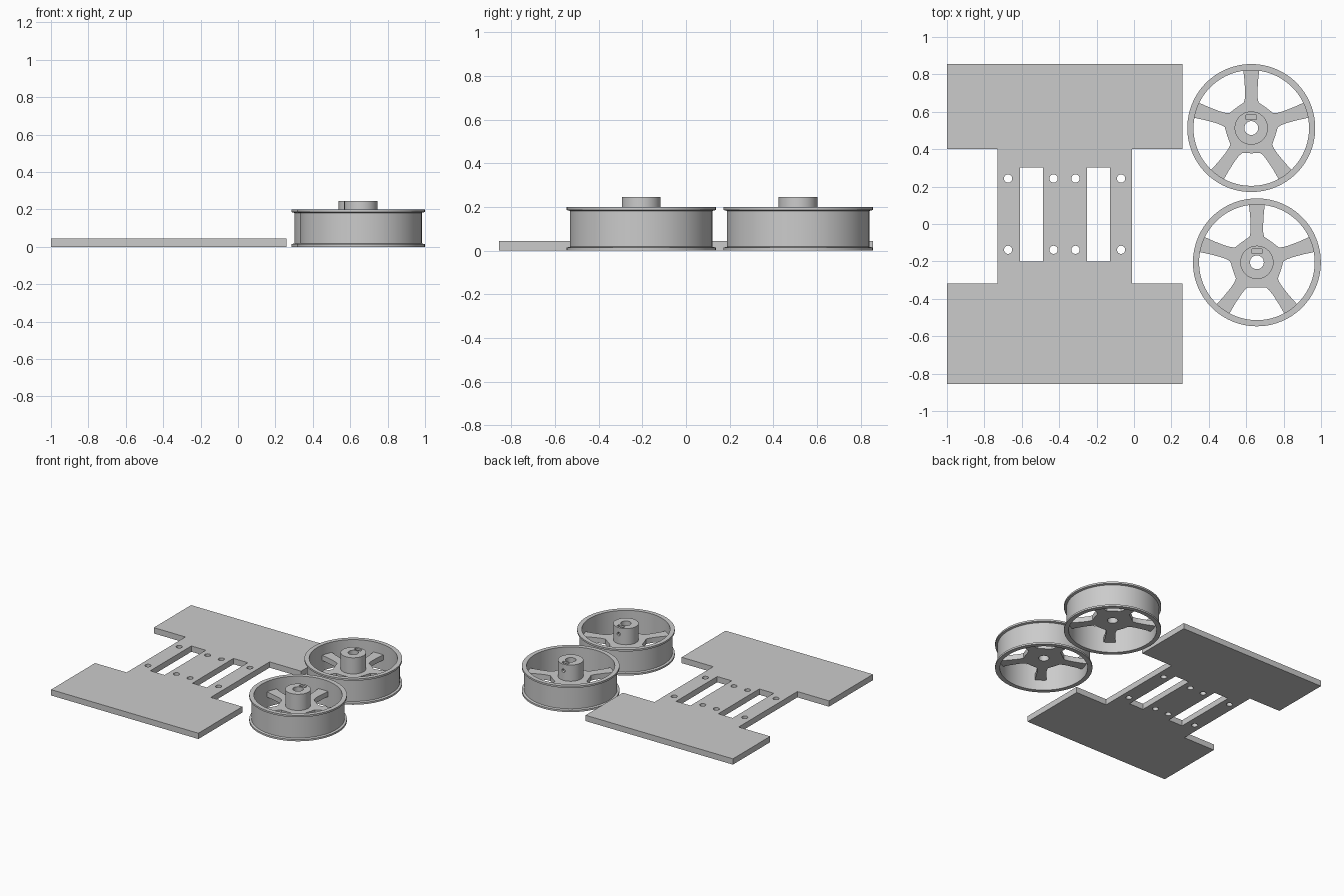
import bpy, bmesh
from math import sin, cos, pi, tau
from mathutils import Matrix

if "Cube" in bpy.data.objects:
    bpy.data.objects.remove(bpy.data.objects["Cube"])

grey = bpy.data.materials.new("plain grey")
grey.diffuse_color = (0.6, 0.6, 0.6, 1)
grey.use_nodes = True
grey.node_tree.nodes["Principled BSDF"].inputs["Base Color"].default_value = grey.diffuse_color


def circle(cx, cy, r, n=32):
    return [(cx + r * cos(tau * i / n), cy + r * sin(tau * i / n)) for i in range(n)]


def rect(x0, x1, y0, y1):
    return [(x0, y0), (x1, y0), (x1, y1), (x0, y1)]


def finish(ob):
    """Merge seams, shade and colour one object."""
    bm = bmesh.new()
    bm.from_mesh(ob.data)
    bmesh.ops.remove_doubles(bm, verts=bm.verts, dist=1e-5)
    bmesh.ops.recalc_face_normals(bm, faces=bm.faces)
    bm.to_mesh(ob.data)
    bm.free()
    ob.data.materials.clear()
    ob.data.materials.append(grey)
    bpy.ops.object.select_all(action='DESELECT')
    bpy.context.view_layer.objects.active = ob
    ob.select_set(True)
    bpy.ops.object.shade_smooth_by_angle()
    return ob


def slab(name, loops, z0, z1, at=(0, 0)):
    """Extrude a flat outline; later loops inside the first become holes."""
    cu = bpy.data.curves.new(name, 'CURVE')
    cu.dimensions = '2D'
    cu.fill_mode = 'BOTH'
    cu.extrude = (z1 - z0) / 2
    for pts in loops:
        sp = cu.splines.new('POLY')
        sp.points.add(len(pts) - 1)
        for p, (x, y) in zip(sp.points, pts):
            p.co = (x, y, 0, 1)
        sp.use_cyclic_u = True
    ob = bpy.data.objects.new(name, cu)
    bpy.context.collection.objects.link(ob)
    bpy.ops.object.select_all(action='DESELECT')
    bpy.context.view_layer.objects.active = ob
    ob.select_set(True)
    bpy.ops.object.convert(target='MESH')
    ob = bpy.context.view_layer.objects.active
    ob.location = (at[0], at[1], (z0 + z1) / 2)
    return finish(ob)


def lathe(name, profile, at, n=96):
    """Spin a closed (radius, height) profile around a vertical axis."""
    bm = bmesh.new()
    rings = [[bm.verts.new((r * cos(tau * i / n), r * sin(tau * i / n), z))
              for r, z in profile] for i in range(n)]
    k = len(profile)
    for i in range(n):
        a, b = rings[i], rings[(i + 1) % n]
        for j in range(k):
            bm.faces.new((a[j], b[j], b[(j + 1) % k], a[(j + 1) % k]))
    me = bpy.data.meshes.new(name)
    bm.to_mesh(me)
    bm.free()
    ob = bpy.data.objects.new(name, me)
    bpy.context.collection.objects.link(ob)
    ob.location = (at[0], at[1], 0)
    return finish(ob)


# Chassis plate: H-shaped outline, two motor slots, eight screw holes
outline = [(-1, -.855), (.26, -.855), (.26, -.318), (-.01, -.318), (-.01, .40), (.26, .40),
           (.26, .855), (-1, .855), (-1, .40), (-.73, .40), (-.73, -.318), (-1, -.318)]
slots = [rect(-.61, -.487, -.20, .302), rect(-.25, -.127, -.20, .302)]
holes = [circle(x, y, .022) for x in (-.673, -.43, -.313, -.069) for y in (-.138, .243)]
slab("chassis_plate", [outline] + slots + holes, 0, .045)

# Spoke outline: one waisted half-spoke, mirrored and repeated five times
half = [(.135 * cos(pi / 5), .135 * sin(pi / 5)), (.1365, .039), (.16, .034),
        (.19, .033), (.25, .036), (.315, .043)]
spoke = [(x, -y) for x, y in half] + [(.318, 0)] + half[:0:-1]
star = []
for i in range(5):
    a = pi / 2 + i * tau / 5
    star += [(x * cos(a) - y * sin(a), x * sin(a) + y * cos(a)) for x, y in spoke]

RIM = [(.309, 0), (.342, 0), (.342, .014), (.326, .018), (.326, .182),
       (.342, .186), (.342, .2), (.309, .2)]
bore = circle(0, 0, .037)

for tag, at in (("rear", (.627, .513)), ("front", (.657, -.205))):
    lathe(tag + "_wheel_rim", RIM, at)
    slab(tag + "_wheel_spokes", [star, bore], .08, .12, at)
    # Hub with axle bore and nut pocket
    hub = slab(tag + "_wheel_hub", [circle(0, 0, .089, 64), bore,
                                    rect(-.027, .027, .047, .071)], .12, .245, at)
    # Radial set-screw hole from the bore to the hub's rear side
    bm = bmesh.new()
    bmesh.ops.create_cone(bm, cap_ends=True, segments=24, radius1=.014, radius2=.014, depth=.1,
                          matrix=Matrix.Translation((at[0], at[1] + .07, .195))
                          @ Matrix.Rotation(pi / 2, 4, 'X'))
    me = bpy.data.meshes.new("screw_cutter")
    bm.to_mesh(me)
    bm.free()
    cutter = bpy.data.objects.new("screw_cutter", me)
    cutter.hide_render = True
    bpy.context.collection.objects.link(cutter)
    mod = hub.modifiers.new("screw_hole", 'BOOLEAN')
    mod.operation = 'DIFFERENCE'
    mod.solver = 'EXACT'
    mod.object = cutter
    bpy.context.view_layer.objects.active = hub
    bpy.ops.object.modifier_apply(modifier=mod.name)
    bpy.data.objects.remove(cutter)
    finish(hub)
